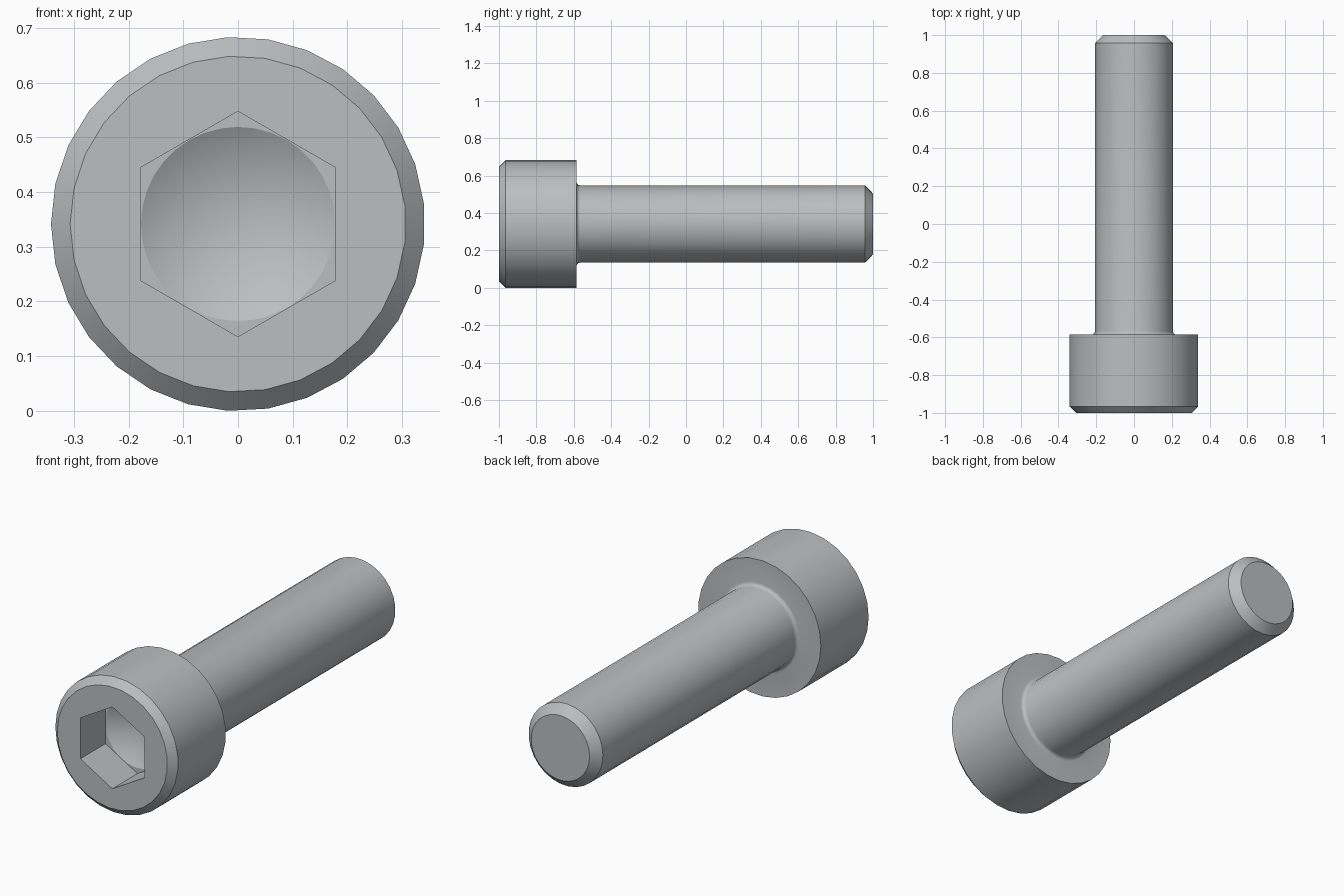
import bpy, bmesh, math

if "Cube" in bpy.data.objects:
    bpy.data.objects.remove(bpy.data.objects["Cube"])

SIDES = 29          # the round parts are 29-sided, with one corner on -x
CZ = 0.3415         # height of the screw axis

steel = bpy.data.materials.new("steel grey")
steel.diffuse_color = (0.50, 0.515, 0.53, 1)
steel.use_nodes = True
steel.node_tree.nodes["Principled BSDF"].inputs["Base Color"].default_value = steel.diffuse_color

bm = bmesh.new()


def ring(y, r, n=SIDES, start=math.pi):
    """Closed loop of n vertices around the screw axis."""
    return [bm.verts.new((r * math.cos(start + i * math.tau / n), y,
                          CZ + r * math.sin(start + i * math.tau / n)))
            for i in range(n)]


def bridge(a, b):
    for i in range(len(a)):
        j = (i + 1) % len(a)
        bm.faces.new((a[i], a[j], b[j], b[i]))


def loop_edges(loop):
    return [bm.edges.get((v, loop[i - 1])) or bm.edges.new((v, loop[i - 1]))
            for i, v in enumerate(loop)]


def fill_between(outer, inner):
    """Flat face with a hole in it."""
    bmesh.ops.triangle_fill(bm, use_beauty=True,
                            edges=loop_edges(outer) + loop_edges(inner))


# Outside profile (y, radius): chamfered head, fillet, shank, chamfered tip
profile = [(-1.0, 0.307), (-0.965, 0.342), (-0.585, 0.342)]
FILLET = 0.018
for k in range(5):
    a = k / 4 * math.pi / 2
    profile.append((-0.585 + FILLET * (1 - math.cos(a)),
                    0.207 + FILLET * (1 - math.sin(a))))
profile += [(0.957, 0.207), (1.0, 0.163)]
rings = [ring(y, r) for y, r in profile]
for a, b in zip(rings, rings[1:]):
    bridge(a, b)
bm.faces.new(rings[-1])

# Hexagonal socket with a conical drilled bottom
hex_front = ring(-1.0, 0.206, 6, math.pi / 2)
hex_back = ring(-0.80, 0.206, 6, math.pi / 2)
bridge(hex_front, hex_back)
cone_rim = ring(-0.80, 0.1775, 36)
tip = bm.verts.new((0, -0.80 + 0.1775 * math.tan(math.radians(30)), CZ))
for i, v in enumerate(cone_rim):
    bm.faces.new((cone_rim[i - 1], v, tip))
fill_between(rings[0], hex_front)
fill_between(hex_back, cone_rim)

bmesh.ops.recalc_face_normals(bm, faces=bm.faces)
mesh = bpy.data.meshes.new("socket_head_screw")
bm.to_mesh(mesh)
bm.free()
mesh.materials.append(steel)
screw = bpy.data.objects.new("socket_head_screw", mesh)
bpy.context.collection.objects.link(screw)

# Smooth round walls, sharp chamfers
bpy.context.view_layer.objects.active = screw
screw.select_set(True)
bpy.ops.object.shade_smooth_by_angle(angle=math.radians(28))
